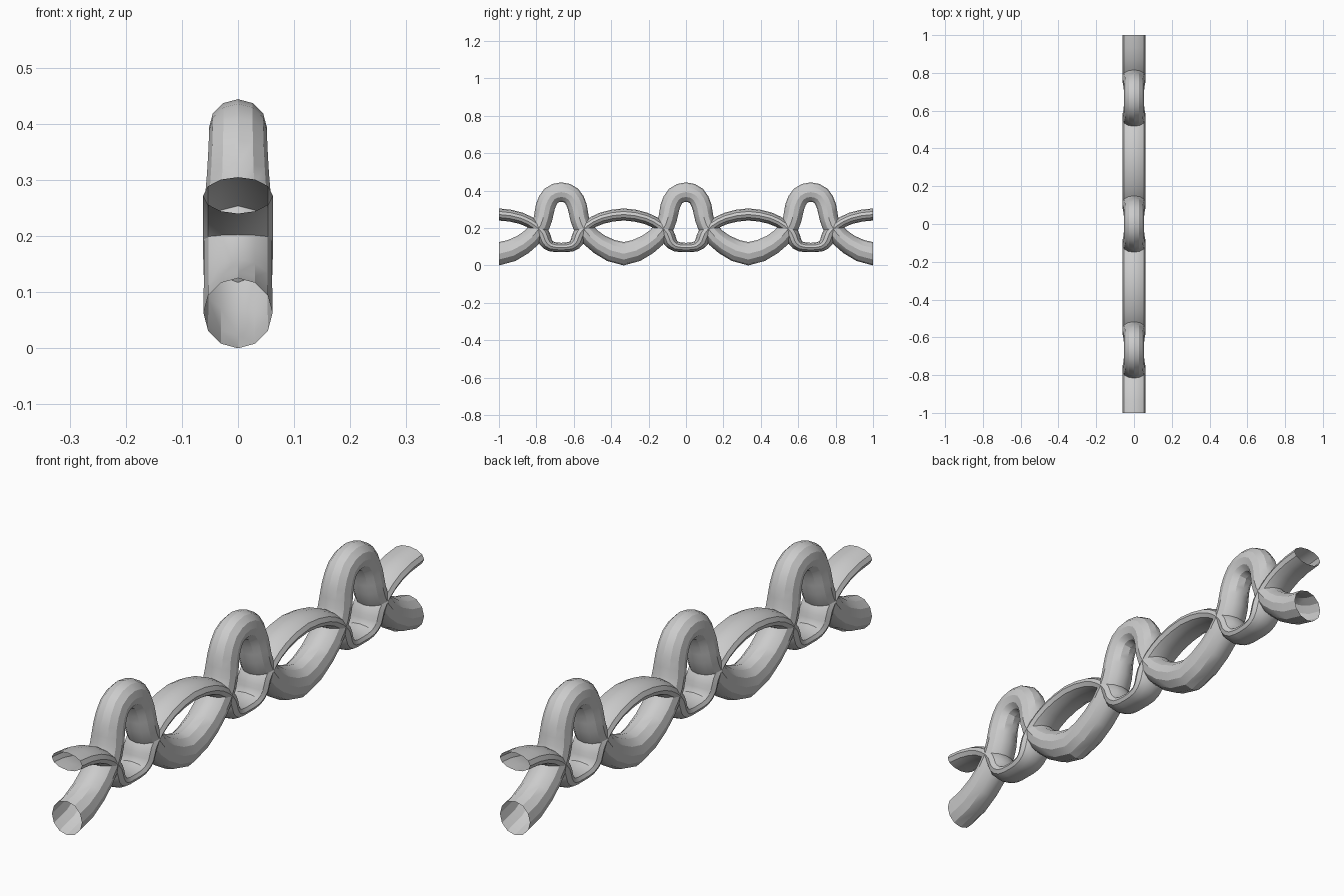
import bpy, math
from mathutils import Vector

if "Cube" in bpy.data.objects:
    bpy.data.objects.remove(bpy.data.objects["Cube"])

PERIOD = 2 / 3
SIDES = 12

# Half a repeat of each strand: y, z, half width (x), half thickness
ROUND = [(0.0, 0.392, 0.052, 0.052), (0.055, 0.372, 0.052, 0.052),
         (0.085, 0.315, 0.055, 0.052), (0.098, 0.25, 0.060, 0.050),
         (0.128, 0.185, 0.061, 0.050), (0.205, 0.112, 0.061, 0.055),
         (PERIOD / 2, 0.0625, 0.0615, 0.0625)]
FLAT = [(0.0, 0.096, 0.052, 0.025), (0.055, 0.102, 0.055, 0.028),
        (0.085, 0.130, 0.061, 0.036), (0.100, 0.170, 0.062, 0.036),
        (0.140, 0.212, 0.062, 0.030), (0.215, 0.252, 0.062, 0.031),
        (PERIOD / 2, 0.2725, 0.062, 0.0325)]


def full_path(half):
    # Mirror the half repeat, chain three repeats, then smooth it
    whole = [(-p[0],) + p[1:] for p in half[:0:-1]] + half
    pts = []
    for k in (-1, 0, 1):
        for i, p in enumerate(whole):
            if k > -1 and i == 0:
                continue
            pts.append(Vector((p[0] + k * PERIOD,) + p[1:]))
    first, last = pts[1].copy(), pts[-2].copy()
    first[0] = -2 - first[0]
    last[0] = 2 - last[0]
    ext = [first] + pts + [last]
    out = []
    for i in range(1, len(ext) - 2):
        a, b, c, d = ext[i - 1:i + 3]
        for t in (0, 0.5):
            out.append(0.5 * (2 * b + (c - a) * t + (2 * a - 5 * b + 4 * c - d) * t * t
                              + (3 * b - a - 3 * c + d) * t ** 3))
    return out + [pts[-1]]


def strand(name, half):
    # Sweep an elliptical ring along the path, leaving both ends open
    path = full_path(half)
    n = len(path)
    verts, faces = [], []
    for i, p in enumerate(path):
        if i in (0, n - 1):
            ty, tz = 1.0, 0.0
        else:
            d = path[i + 1] - path[i - 1]
            length = math.hypot(d[0], d[1])
            ty, tz = d[0] / length, d[1] / length
        for j in range(SIDES):
            a = 2 * math.pi * j / SIDES
            s = p[3] * math.sin(a)
            verts.append((p[2] * math.cos(a), p[0] - tz * s, p[1] + ty * s))
    for i in range(n - 1):
        for j in range(SIDES):
            k = (j + 1) % SIDES
            faces.append((i * SIDES + j, i * SIDES + k,
                          (i + 1) * SIDES + k, (i + 1) * SIDES + j)[::-1])
    mesh = bpy.data.meshes.new(name)
    mesh.from_pydata(verts, [], faces)
    mesh.update()
    ob = bpy.data.objects.new(name, mesh)
    bpy.context.collection.objects.link(ob)
    bpy.ops.object.select_all(action='DESELECT')
    ob.select_set(True)
    bpy.context.view_layer.objects.active = ob
    bpy.ops.object.shade_smooth_by_angle(angle=math.radians(28))
    return ob


# Round strand: low sweeps rising into tall loops
strand("round_looped_strand", ROUND)
# Flattened strand: high arches dipping under the loops
strand("flat_arched_strand", FLAT)
